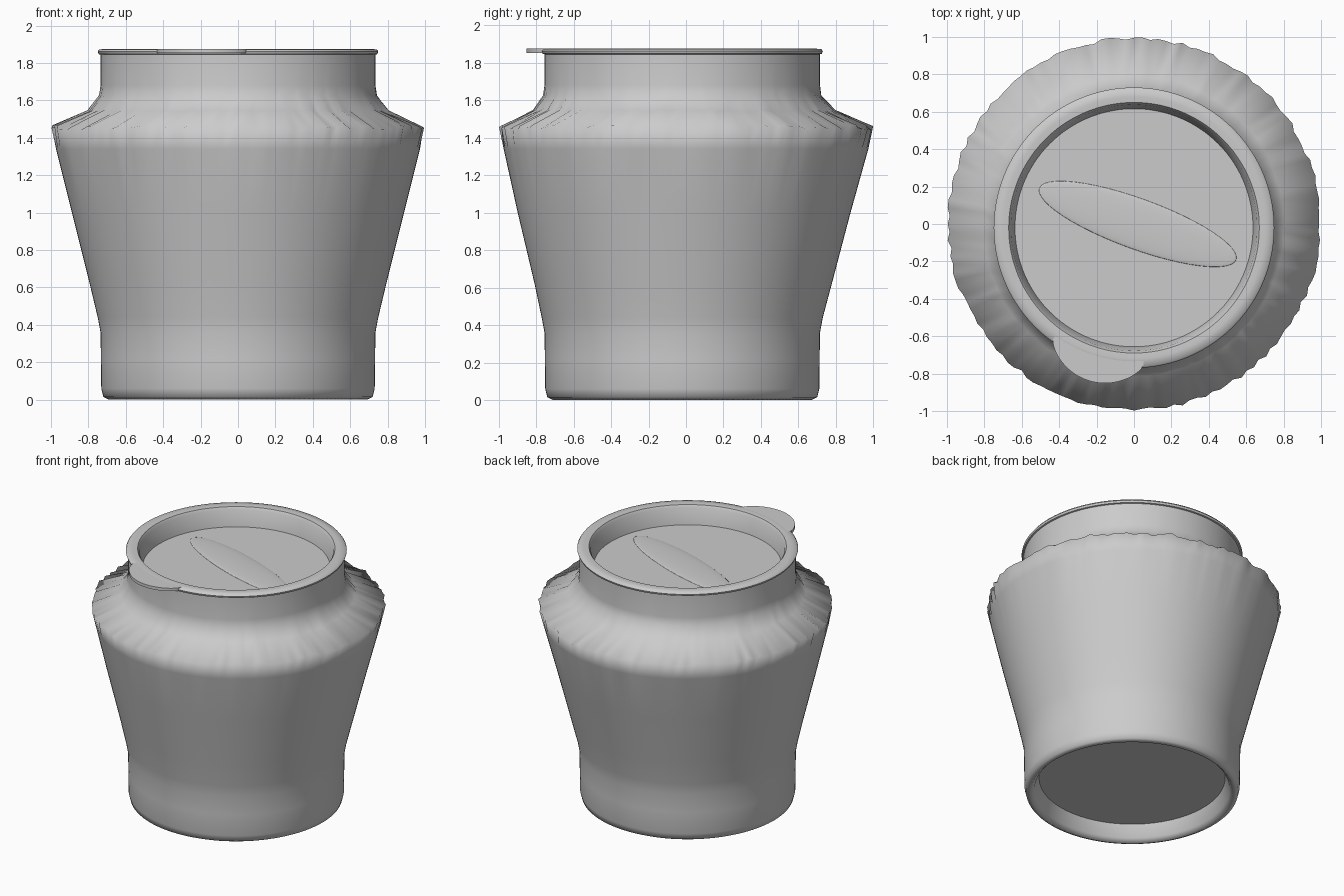
import bpy, bmesh, math, random

random.seed(4)
if "Cube" in bpy.data.objects:
    bpy.data.objects.remove(bpy.data.objects["Cube"], do_unlink=True)

SEGS = 144
LEAN = -0.02  # neck and base sit slightly forward of the shoulder

grey = bpy.data.materials.new("plain_grey")
grey.use_nodes = True
COLOUR = (0.6, 0.6, 0.6, 1)
grey.diffuse_color = COLOUR
grey.node_tree.nodes["Principled BSDF"].inputs["Base Color"].default_value = COLOUR


def finish(name, bm, angle=None):
    """Turn a bmesh into a smooth-shaded object."""
    bmesh.ops.recalc_face_normals(bm, faces=bm.faces)
    mesh = bpy.data.meshes.new(name)
    bm.to_mesh(mesh)
    bm.free()
    mesh.materials.append(grey)
    obj = bpy.data.objects.new(name, mesh)
    bpy.context.collection.objects.link(obj)
    bpy.ops.object.select_all(action="DESELECT")
    obj.select_set(True)
    bpy.context.view_layer.objects.active = obj
    if angle is None:
        bpy.ops.object.shade_smooth()
    else:
        bpy.ops.object.shade_smooth_by_angle(angle=math.radians(angle))
    return obj


def lathe(name, profile, angle=None):
    """Spin (radius, z, y offset, inward raggedness) rings around z."""
    bm = bmesh.new()
    rings = []
    for r, z, oy, rag in profile:
        ring = []
        for i in range(SEGS):
            a = math.tau * i / SEGS
            rr = r - rag * random.random()
            zz = z + rag * random.uniform(-0.6, 0.6)
            ring.append(bm.verts.new((rr * math.cos(a), oy + rr * math.sin(a), zz)))
        rings.append(ring)
    for low, high in zip(rings, rings[1:]):
        for i in range(SEGS):
            j = (i + 1) % SEGS
            bm.faces.new((low[i], low[j], high[j], high[i]))
    return finish(name, bm, angle)


def disc(name, radius, z, flip):
    bm = bmesh.new()
    bmesh.ops.create_circle(bm, cap_ends=True, segments=SEGS, radius=radius)
    bmesh.ops.translate(bm, verts=bm.verts, vec=(0, LEAN, z))
    obj = finish(name, bm, 30)
    if flip:
        obj.data.flip_normals()
    return obj


# Jar body: rounded foot, flaring wall, ragged shoulder and straight neck
lathe("jar_body", [
    (0.632, 0.12, LEAN, 0), (0.662, 0.03, LEAN, 0), (0.69, 0.0, LEAN, 0),
    (0.72, 0.015, LEAN, 0), (0.731, 0.06, LEAN, 0), (0.733, 0.22, LEAN, 0),
    (0.735, 0.36, LEAN, 0), (0.75, 0.44, LEAN, 0), (0.793, 0.62, -0.015, 0),
    (0.888, 1.0, -0.01, 0), (0.973, 1.34, 0, 0),
    (1.005, 1.455, 0, 0.022), (0.81, 1.545, -0.01, 0.012),
    (0.745, 1.625, LEAN, 0.005), (0.735, 1.68, LEAN, 0), (0.735, 1.85, LEAN, 0)])
disc("base_panel", 0.632, 0.12, True)

# Lid: rolled rim, sunken wall and flat panel
lathe("lid_rim", [
    (0.725, 1.842, LEAN, 0), (0.745, 1.848, LEAN, 0), (0.75, 1.862, LEAN, 0),
    (0.742, 1.873, LEAN, 0), (0.70, 1.876, LEAN, 0), (0.67, 1.874, LEAN, 0),
    (0.658, 1.855, LEAN, 0), (0.636, 1.737, LEAN, 0)], 50)
disc("lid_panel", 0.638, 1.738, False)

# Leaf-shaped low ridge pressed across the lid panel
bm = bmesh.new()
bmesh.ops.create_uvsphere(bm, u_segments=48, v_segments=16, radius=1)
ridge = finish("lid_ridge", bm)
ridge.scale = (0.56, 0.135, 0.012)
ridge.rotation_euler.z = math.radians(-20)
ridge.location = (0.02, 0, 1.738)

# Flat pull tab growing out of the rim at the front right
bm = bmesh.new()
STEPS = 40
inner, outer = [], []
for i in range(STEPS + 1):
    t = i / STEPS
    a = math.radians(-126 + 40 * t)
    bulge = 0.735 + 0.118 * max(0, math.sin(math.pi * t)) ** 0.7
    for ring, r in ((inner, 0.70), (outer, bulge)):
        ring.append(bm.verts.new((r * math.cos(a), LEAN + r * math.sin(a), 1.875)))
for i in range(STEPS):
    bm.faces.new((inner[i], outer[i], outer[i + 1], inner[i + 1]))
slab = bmesh.ops.extrude_face_region(bm, geom=bm.faces[:], use_keep_orig=True)
lower = [v for v in slab["geom"] if isinstance(v, bmesh.types.BMVert)]
bmesh.ops.translate(bm, verts=lower, vec=(0, 0, -0.022))
finish("pull_tab", bm, 40)
